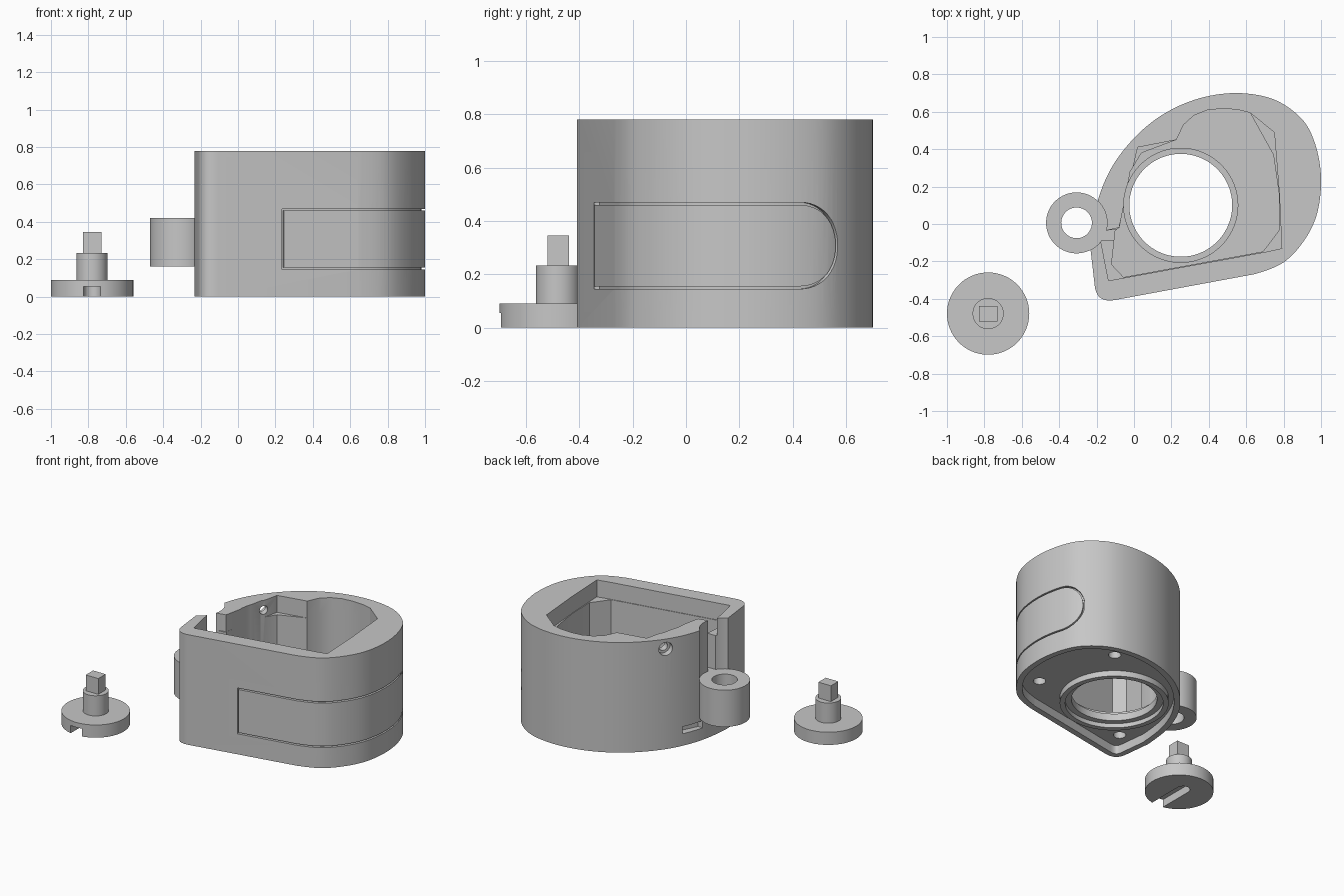
import bpy, bmesh, math
from mathutils import Vector

if "Cube" in bpy.data.objects:
    bpy.data.objects.remove(bpy.data.objects["Cube"])

grey = bpy.data.materials.new("grey plastic")
grey.diffuse_color = (0.57, 0.57, 0.57, 1)
grey.use_nodes = True
grey.node_tree.nodes["Principled BSDF"].inputs["Base Color"].default_value = grey.diffuse_color


def make(name, bm):
    bmesh.ops.recalc_face_normals(bm, faces=bm.faces)
    me = bpy.data.meshes.new(name)
    bm.to_mesh(me)
    bm.free()
    me.materials.append(grey)
    ob = bpy.data.objects.new(name, me)
    bpy.context.collection.objects.link(ob)
    return ob


def prism(name, pts, z0, z1):
    bm = bmesh.new()
    face = bm.faces.new([bm.verts.new((p[0], p[1], z0)) for p in pts])
    ext = bmesh.ops.extrude_face_region(bm, geom=[face])
    tops = [g for g in ext["geom"] if isinstance(g, bmesh.types.BMVert)]
    bmesh.ops.translate(bm, vec=(0, 0, z1 - z0), verts=tops)
    return make(name, bm)


def circle(cx, cy, r, n=64):
    return [(cx + r * math.cos(2 * math.pi * i / n), cy + r * math.sin(2 * math.pi * i / n)) for i in range(n)]


def cyl(name, cx, cy, r, z0, z1, n=64):
    return prism(name, circle(cx, cy, r, n), z0, z1)


def rod(name, a, b, r0, r1, n=32):
    a, b = Vector(a), Vector(b)
    bm = bmesh.new()
    bmesh.ops.create_cone(bm, cap_ends=True, segments=n, radius1=r0, radius2=r1, depth=(b - a).length)
    ob = make(name, bm)
    ob.data.transform((b - a).to_track_quat('Z', 'Y').to_matrix().to_4x4())
    ob.location = (a + b) / 2
    return ob


def boolean(ob, other, op='DIFFERENCE'):
    bpy.context.view_layer.update()
    m = ob.modifiers.new("bool", 'BOOLEAN')
    m.object, m.operation, m.solver = other, op, 'EXACT'
    bpy.context.view_layer.objects.active = ob
    bpy.ops.object.modifier_apply(modifier=m.name)
    bpy.data.objects.remove(other)


def spline(pts, n):
    out = []
    for i in range(1, len(pts) - 2):
        a, b, c, d = (Vector(p) for p in pts[i - 1:i + 3])
        for k in range(n):
            t = k / n
            out.append(0.5 * (2 * b + (c - a) * t + (2 * a - 5 * b + 4 * c - d) * t * t
                              + (3 * b - a - 3 * c + d) * t ** 3))
    return out + [Vector(pts[-2])]


# Housing outline: rounded right and back, straight front, tight front-left corner
curve = spline([(.5, -.295), (.645, -.268), (.80, -.205), (.912, -.085), (.98, .06), (1, .25), (.967, .433),
                (.893, .566), (.745, .667), (.55, .70), (.35, .672), (.165, .592), (.008, .467), (-.123, .296),
                (-.203, .09), (-.232, -.14), (-.222, -.25)], 7)
p0, p1, p2 = Vector((-.21, -.33)), Vector((-.2, -.425)), Vector((-.10, -.406))
corner = [(1 - t) ** 2 * p0 + 2 * t * (1 - t) * p1 + t * t * p2 for t in [i / 10 for i in range(11)]]
outline = curve + corner


def inset(pts, d):
    res = []
    for i, p in enumerate(pts):
        t = ((pts[(i + 1) % len(pts)] - p).normalized() + (p - pts[i - 1]).normalized()).normalized()
        res.append(p + Vector((-t.y, t.x)) * d)
    return res


body = prism("housing", outline, 0, .78)

# Underside recess with a raised ring around the bore
bx, by = .25, .10
boolean(body, prism("recess", inset(outline, .04), -.1, .06))
boolean(body, cyl("bore_lip", bx, by, .35, .02, .08), 'UNION')
boolean(body, cyl("lip_counterbore", bx, by, .315, -.1, .05))

# Top pocket with corner shelves, opening into a deep chamber
arc = [(.62, .595), (.55, .612), (.467, .617), (.39, .608), (.32, .58), (.265, .53), (.227, .45)]
pocket = [(-.136, -.303), (.70, -.15), (.79, -.13), (.777, .16), (.75, .49)] + arc + \
         [(.02, .41), (-.08, -.02), (-.15, -.035), (-.18, -.08)]
lower = [(-.12, -.216), (-.056, -.284), (.69, -.147), (.778, -.03), (.775, .16), (.745, .37)] + arc + \
        [(.04, .38), (-.02, .28), (-.078, -.02), (-.10, -.035)]
boolean(body, prism("pocket", pocket, .66, 1))
boolean(body, prism("chamber", lower, .13, .9))
boolean(body, cyl("bore", bx, by, .305, .10, .9, 96))
boolean(body, cyl("bore_hole", bx, by, .275, -.1, .9, 96))

# Side lug, with its clearance in the wall and a channel to the chamber
lx, ly = -.307, .006
boolean(body, cyl("lug_clearance", lx, ly, .163, .42, 1))
boolean(body, prism("channel", [(-.19, -.085), (-.09, -.085), (-.085, -.03), (-.16, -.035)], .42, 1))
lug = cyl("side_lug", lx, ly, .163, .16, .42)
boolean(lug, cyl("lug_hole", lx, ly, .082, 0, 1))

# Side screw hole, low notch and underside screw holes
boolean(body, rod("side_hole", (-.16, .40, .71), (.06, .255, .71), .03, .03))
boolean(body, rod("side_countersink", (-.16, .40, .71), (-.05, .327, .71), .047, .047))
boolean(body, prism("low_notch", [(-.26, .10), (-.165, .10), (-.10, .23), (-.20, .27)], .085, .135))
for x, y in ((.755, -.045), (.60, .522), (-.085, -.245)):
    boolean(body, cyl("screw_hole", x, y, .04, -.1, .12, 32))

# Thin groove wrapped round the side, marking a panel with a rounded end
start = Vector((.24, -.3435))
path = [start] + [p for p in curve]
dist = [0]
for a, b in zip(path, path[1:]):
    dist.append(dist[-1] + (b - a).length)
k = next(i for i, p in enumerate(path) if p.y > .565)
f = (.565 - path[k - 1].y) / (path[k].y - path[k - 1].y)
end = dist[k - 1] + f * (dist[k] - dist[k - 1])


def on_wall(s, off):
    i = next((k for k in range(len(dist) - 1) if dist[k + 1] >= s), len(dist) - 2)
    a, b = path[i], path[i + 1]
    t = (b - a).normalized()
    return a + t * (s - dist[i]) + Vector((t.y, -t.x)) * off


def loop(d):
    z0, z1, r, c = .15 - d, .465 + d, .1575 + d, end - .1575
    n = 60
    low = [(-d + (c + d) * i / n, z0) for i in range(n)]
    cap = [(c + r * math.sin(a), .3075 - r * math.cos(a)) for a in [math.pi * i / 24 for i in range(25)]]
    high = [(s, z1) for s, _ in reversed(low)]
    side = [(-d, z1 + (z0 - z1) * i / 4) for i in range(1, 4)]
    return low + cap + high + side


bm = bmesh.new()
rings = []
for d, off in ((-.005, -.02), (-.005, .03), (.005, .03), (.005, -.02)):
    ring = []
    for s, z in loop(d):
        q = on_wall(s, off)
        ring.append(bm.verts.new((q.x, q.y, z)))
    rings.append(ring)
count = len(rings[0])
for k in range(4):
    a, b = rings[k], rings[(k + 1) % 4]
    for i in range(count):
        j = (i + 1) % count
        bm.faces.new((a[i], a[j], b[j], b[i]))
boolean(body, make("panel_groove", bm))

# Separate key: slotted disc, round post and square drive
kx, ky = -.78, -.479
disc = cyl("key_disc", kx, ky, .22, 0, .09)
slot = [(kx - .045, -1), (kx + .045, -1)] + \
       [(kx + .045 * math.cos(a), -.44 + .045 * math.sin(a)) for a in [math.pi * i / 12 for i in range(13)]]
boolean(disc, prism("key_slot", slot, -.1, .055))
post = cyl("key_post", kx, ky, .083, .09, .233)
drive = prism("key_drive", [(kx - .049, ky - .041), (kx + .049, ky - .041), (kx + .049, ky + .041),
                            (kx - .049, ky + .041)], .233, .345)

for ob in (body, lug, disc, post):
    bpy.ops.object.select_all(action='DESELECT')
    ob.select_set(True)
    bpy.context.view_layer.objects.active = ob
    bpy.ops.object.shade_smooth_by_angle(angle=math.radians(25))
